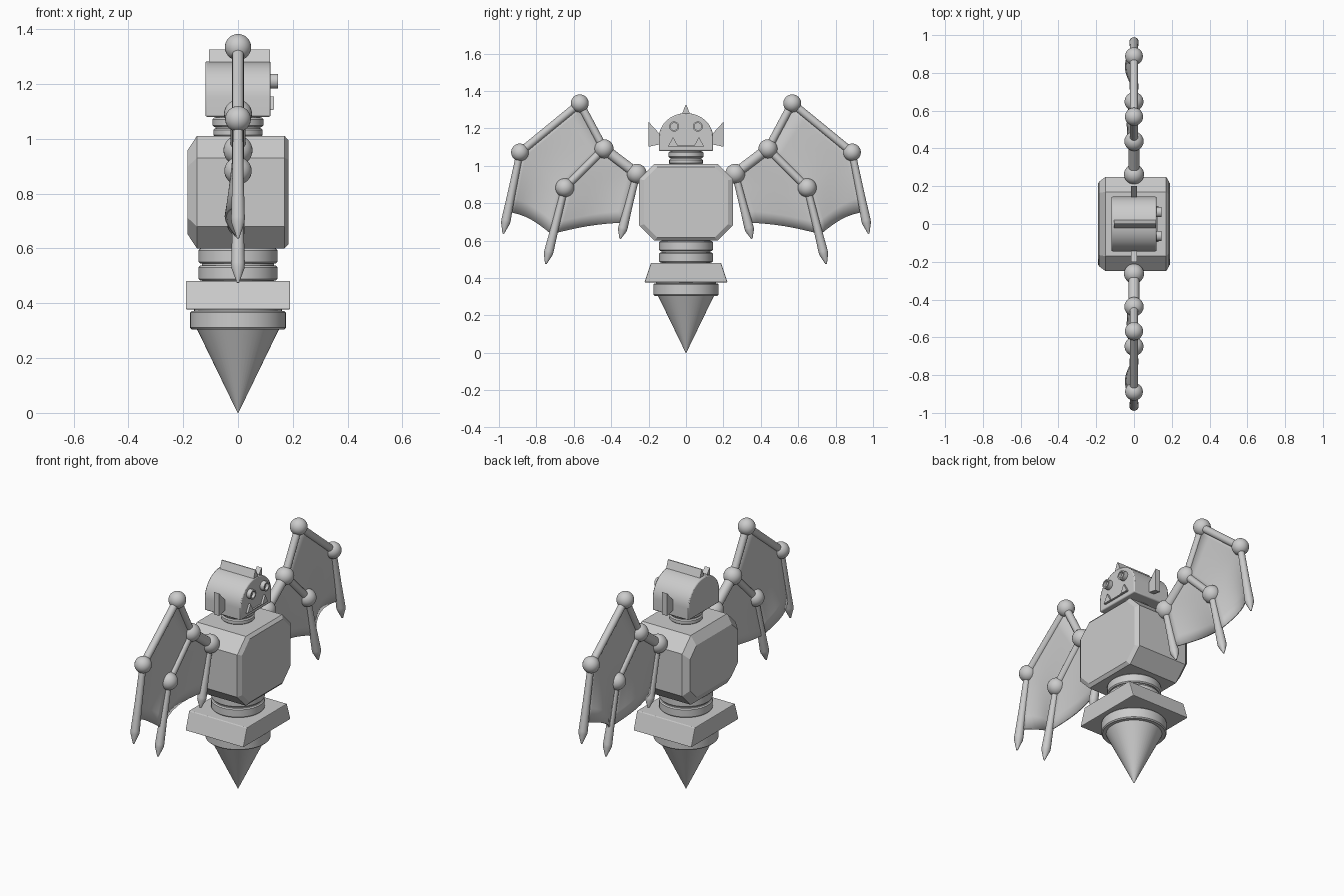
import bpy, bmesh, math
from mathutils import Vector

if "Cube" in bpy.data.objects:
    bpy.data.objects.remove(bpy.data.objects["Cube"])


def make(name, verts, faces, smooth=None, bevel=0):
    me = bpy.data.meshes.new(name)
    me.from_pydata([tuple(v) for v in verts], [], faces)
    bm = bmesh.new()
    bm.from_mesh(me)
    bmesh.ops.remove_doubles(bm, verts=bm.verts, dist=1e-5)
    bmesh.ops.recalc_face_normals(bm, faces=bm.faces)
    bm.to_mesh(me)
    bm.free()
    ob = bpy.data.objects.new(name, me)
    bpy.context.collection.objects.link(ob)
    if bevel:
        mod = ob.modifiers.new("bevel", 'BEVEL')
        mod.width, mod.segments, mod.limit_method = bevel, 2, 'ANGLE'
        mod.angle_limit = math.radians(40)
    if smooth:
        bpy.ops.object.select_all(action='DESELECT')
        bpy.context.view_layer.objects.active = ob
        ob.select_set(True)
        bpy.ops.object.shade_smooth_by_angle(angle=math.radians(smooth))
    return ob


def loft(name, rings, smooth=None, bevel=0):
    """Skin equal-length rings of points and cap both ends."""
    n = len(rings[0])
    verts = [p for r in rings for p in r]
    faces = [(i * n + j, i * n + (j + 1) % n, (i + 1) * n + (j + 1) % n, (i + 1) * n + j)
             for i in range(len(rings) - 1) for j in range(n)]
    faces += [tuple(range(n)), tuple(range(len(verts) - n, len(verts)))]
    return make(name, verts, faces, smooth, bevel)


def rod(name, a, b, profile, n=20, smooth=35):
    """Turned shape from a to b; profile is (fraction along, radius)."""
    a, b = Vector(a), Vector(b)
    d = b - a
    q = d.to_track_quat('Z', 'Y')
    rings = [[a + d * t + q @ Vector((r * math.cos(2 * math.pi * k / n),
                                      r * math.sin(2 * math.pi * k / n), 0))
              for k in range(n)] for t, r in profile]
    return loft(name, rings, smooth)


def disc(name, z0, z1, r, e=0.006):
    h = e / (z1 - z0)
    return rod(name, (0, 0, z0), (0, 0, z1),
               [(0, r - e), (h, r), (1 - h, r), (1, r - e)], 48)


def prism(name, yz, x0, x1, smooth=None, bevel=0):
    return loft(name, [[(x, y, z) for y, z in yz] for x in (x0, x1)], smooth, bevel)


# Drill cone, collar and pelvis
rod("drill_cone", (0, 0, 0), (0, 0, 0.31), [(0, 0.0015), (1, 0.152)], 48)
disc("drill_collar", 0.305, 0.372, 0.175)
rod("collar_core", (0, 0, 0.36), (0, 0, 0.39), [(0, 0.16), (1, 0.16)], 48)
prism("pelvis", [(-0.222, 0.377), (0.222, 0.377), (0.187, 0.481), (-0.187, 0.481)],
      -0.19, 0.19, bevel=0.004)

# Waist and neck rings with darker grooves between them
rod("waist_core", (0, 0, 0.47), (0, 0, 0.61), [(0, 0.132), (1, 0.132)], 48)
disc("waist_ring_lower", 0.483, 0.537, 0.144)
disc("waist_ring_upper", 0.545, 0.599, 0.144)
rod("neck_core", (0, 0, 1.0), (0, 0, 1.09), [(0, 0.082), (1, 0.082)], 48)
disc("neck_ring_lower", 1.008, 1.038, 0.09)
disc("neck_ring_upper", 1.043, 1.077, 0.093)


# Torso: octagonal block with bevelled front and back
def octagon(x, hy, hz, c):
    yz = [(hy, hz - c), (hy - c, hz), (-hy + c, hz), (-hy, hz - c),
          (-hy, -hz + c), (-hy + c, -hz), (hy - c, -hz), (hy, -hz + c)]
    return [(x, y, 0.805 + z) for y, z in yz]


loft("torso", [octagon(-0.184, 0.225, 0.153, 0.06), octagon(-0.15, 0.25, 0.205, 0.08),
               octagon(0.17, 0.25, 0.205, 0.08), octagon(0.185, 0.225, 0.188, 0.07)])

# Head with arched top, crest fin
arch = [(0.145 * math.cos(math.pi * k / 24), 1.15 + 0.132 * math.sin(math.pi * k / 24))
        for k in range(25)]
prism("head", arch + [(-0.145, 1.08), (0.145, 1.08)], -0.119, 0.119, 35, 0.006)
prism("crest", [(-0.024, 1.27), (0.024, 1.27), (0.003, 1.325), (-0.003, 1.325)], -0.105, 0.116)

# Mouth
prism("mouth_line", [(-0.095, 1.104), (0.095, 1.104), (0.095, 1.109), (-0.095, 1.109)],
      0.11, 0.128)

JOINTS = {"shoulder": (0.263, 0.958, 0.053), "elbow": (0.438, 1.091, 0.051),
          "wing_peak": (0.568, 1.334, 0.048), "outer_knuckle": (0.888, 1.072, 0.047),
          "inner_knuckle": (0.648, 0.883, 0.05)}
CLAWS = {"shoulder": (0.352, 0.61), "outer_knuckle": (0.977, 0.637),
         "inner_knuckle": (0.75, 0.475)}
BONES = [("shoulder", "elbow", 0.028), ("elbow", "wing_peak", 0.021),
         ("wing_peak", "outer_knuckle", 0.021), ("elbow", "inner_knuckle", 0.021)]


def membrane(name, left, right, s, sag, rise, n=8):
    """Curved skin between two three-point finger lines."""
    def along(line, t):
        i = min(int(t * 2), 1)
        return Vector(line[i]).lerp(Vector(line[i + 1]), t * 2 - i)
    verts, faces = [], []
    for i in range(n + 1):
        for j in range(n + 1):
            t, u = i / n, j / n
            p = along(left, t).lerp(along(right, t), u)
            b = math.sin(math.pi * u) * t * t
            verts.append((-sag * b, s * p.x, p.y + rise * b))
    for i in range(n):
        for j in range(n):
            k = i * (n + 1) + j
            faces.append((k, k + 1, k + n + 2, k + n + 1))
    ob = make(name, verts, faces, 40)
    mod = ob.modifiers.new("thickness", 'SOLIDIFY')
    mod.thickness, mod.offset = 0.008, 0


for side, s in (("left", 1), ("right", -1)):
    # Eye sockets, teeth and ears
    rod("eye_" + side, (0.11, s * 0.063, 1.21), (0.145, s * 0.063, 1.21),
        [(0, 0.027), (1, 0.027), (1, 0.019), (0.5, 0.019)], 24)
    prism("tooth_" + side, [(s * 0.043, 1.106), (s * 0.095, 1.106), (s * 0.069, 1.154)],
          0.11, 0.131)
    prism("ear_" + side, [(s * 0.14, 1.17), (s * 0.2, 1.235), (s * 0.2, 1.102),
                          (s * 0.14, 1.115)], -0.016, 0.016)

    def P(name):
        return (0, s * JOINTS[name][0], JOINTS[name][1])

    # Wing joints, bones and claws
    for name, (y, z, r) in JOINTS.items():
        bpy.ops.mesh.primitive_uv_sphere_add(segments=28, ring_count=16, radius=r,
                                             location=P(name))
        bpy.context.object.name = name + "_joint_" + side
        bpy.ops.object.shade_smooth()
    for a, b, r in BONES:
        rod(f"bone_{a}_{b}_{side}", P(a), P(b), [(0, r), (1, r)])
    for name, (y, z) in CLAWS.items():
        rod(f"claw_{name}_{side}", P(name), (0, s * y, z),
            [(0, 0.018), (0.5, 0.021), (0.83, 0.025), (0.87, 0.024), (1, 0.004)])

    # Wing membranes
    line = lambda *n: [JOINTS[k][:2] for k in n]
    outer = line("wing_peak", "outer_knuckle") + [(0.948, 0.754)]
    middle = line("elbow", "inner_knuckle") + [(0.72, 0.635)]
    inner = line("elbow", "shoulder") + [(0.333, 0.697)]
    membrane("outer_membrane_" + side, outer, middle, s, 0.045, 0.022)
    membrane("inner_membrane_" + side, middle, inner, s, 0.035, 0.012)
